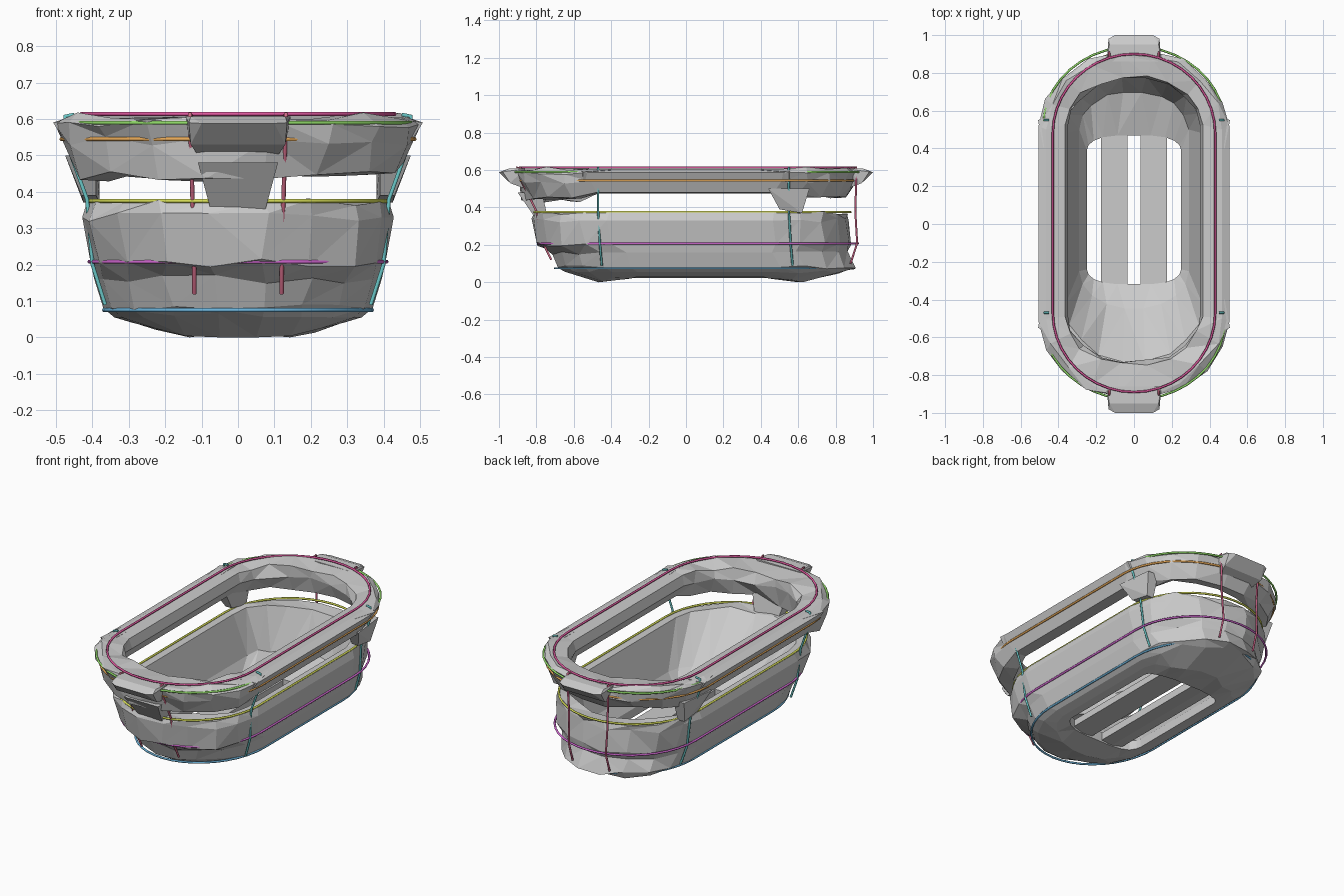
import bpy, bmesh, math, random
from mathutils import Vector

if "Cube" in bpy.data.objects:
    bpy.data.objects.remove(bpy.data.objects["Cube"])
random.seed(4)


def ring(hx, y0, y1, z, d=0.4, n=9):
    """Racetrack outline: straight sides, elliptical ends of length d."""
    pts = []
    for k in range(n + 1):
        a = math.pi * k / n
        pts.append(Vector((hx * math.cos(a), y1 - d + d * math.sin(a), z)))
    for k in range(n + 1):
        a = math.pi + math.pi * k / n
        pts.append(Vector((hx * math.cos(a), y0 + d + d * math.sin(a), z)))
    if d < 0.15:  # square off the small-cornered outlines
        for p in pts:
            p.x = hx * math.copysign(abs(p.x / hx) ** 0.6, p.x)
    return pts


def finish(name, bm):
    bmesh.ops.recalc_face_normals(bm, faces=bm.faces)
    me = bpy.data.meshes.new(name)
    bm.to_mesh(me)
    bm.free()
    ob = bpy.data.objects.new(name, me)
    bpy.context.collection.objects.link(ob)
    return ob


def loft(name, rings, jitter=0.0):
    """Skin a closed loop of outlines, roughening the rounded ends."""
    bm = bmesh.new()
    vs = []
    for r in rings:
        row = []
        for p in r:
            q = p.copy()
            if abs(q.y) > 0.55:
                q += Vector([random.uniform(-jitter, jitter) for _ in range(3)])
            q.z = max(q.z, 0)
            row.append(bm.verts.new(q))
        vs.append(row)
    m, n = len(vs), len(vs[0])
    for i in range(m):
        for j in range(n):
            a, b = vs[i], vs[(i + 1) % m]
            k = (j + 1) % n
            bm.faces.new((a[j], a[k], b[k], b[j]))
    bmesh.ops.triangulate(bm, faces=bm.faces)
    return finish(name, bm)


def hull(name, pts):
    bm = bmesh.new()
    for p in pts:
        bm.verts.new(p)
    bmesh.ops.convex_hull(bm, input=bm.verts)
    return finish(name, bm)


def wire(name, pts, colour, closed=False, r=0.006):
    cu = bpy.data.curves.new(name, 'CURVE')
    cu.dimensions = '3D'
    cu.bevel_depth = r
    cu.bevel_resolution = 1
    cu.use_fill_caps = True
    sp = cu.splines.new('POLY')
    sp.points.add(len(pts) - 1)
    for s, p in zip(sp.points, pts):
        s.co = (*p, 1)
    sp.use_cyclic_u = closed
    mat = bpy.data.materials.new(name)
    mat.diffuse_color = (*colour, 1)
    mat.use_nodes = True
    mat.node_tree.nodes["Principled BSDF"].inputs["Base Color"].default_value = mat.diffuse_color
    cu.materials.append(mat)
    ob = bpy.data.objects.new(name, cu)
    bpy.context.collection.objects.link(ob)


# Upper padded rim, a little deeper at the head end
rim = [ring(0.505, -0.92, 0.92, 0.588), ring(0.482, -0.91, 0.91, 0.54),
       ring(0.455, -0.88, 0.87, 0.48), ring(0.39, -0.77, 0.80, 0.475, 0.3),
       ring(0.35, -0.73, 0.77, 0.54, 0.25), ring(0.365, -0.74, 0.775, 0.595, 0.25),
       ring(0.465, -0.90, 0.90, 0.605)]
for r in rim[2:4]:
    for p in r:
        p.z -= 0.035 if p.y < -0.53 else 0.015 if p.y > 0.6 else 0
loft("upper_rim", rim, 0.013)

# Lower tub with sloped head end and open floor
tub = [ring(0.34, -0.66, 0.87, 0.055), ring(0.37, -0.70, 0.905, 0.08),
       ring(0.395, -0.72, 0.86, 0.16), ring(0.405, -0.80, 0.88, 0.205),
       ring(0.428, -0.825, 0.865, 0.33), ring(0.415, -0.81, 0.87, 0.372),
       ring(0.365, -0.73, 0.78, 0.37, 0.3), ring(0.29, -0.45, 0.70, 0.14, 0.2)]
floor_in = ring(0.25, -0.32, 0.47, 0.08, 0.08)
floor_low = ring(0.25, -0.32, 0.47, 0.03, 0.08)
keel = ring(0.29, -0.47, 0.64, 0.0, 0.2)
for r in (floor_low, keel):
    for p in r:
        p.z = 0.05 * min(1, max(0, (abs(p.x) - 0.13) / 0.2))
for p in floor_low:
    p.z = max(p.z, 0.018)
loft("lower_tub", tub + [floor_in, floor_low, keel], 0.012)

# Floor slats crossing the opening, leaving three long slots
for s in (-1, 1):
    hull("floor_slat", [(s * x, y, z) for x, z in
         ((0.035, 0.03), (0.035, 0.075), (0.175, 0.075), (0.175, 0.035),
          (0.105, 0.022)) for y in (-0.36, 0.51)])

# End handles, wedge shaped with chamfered tips
for s in (-1, 1):
    hull("end_handle", [(m * x, s * y, z) for m in (-1, 1) for x, y, z in
         ((0.145, 0.86, 0.607), (0.13, 0.95, 0.607), (0.135, 0.98, 0.59),
          (0.10, 1.0, 0.588), (0.13, 0.94, 0.53), (0.11, 0.86, 0.50))])

# Front post joining rim and tub
hull("front_post", [(m * x, y, z) for m in (-1, 1) for x, y, z in
     ((0.11, -0.90, 0.48), (0.11, -0.77, 0.48), (0.08, -0.83, 0.41),
      (0.08, -0.76, 0.41), (0.075, -0.81, 0.35), (0.075, -0.74, 0.35))])

for s in (-1, 1):
    # Tapered side posts hanging from the rim
    hull("side_post", [(s * x, y, z) for x, y, z in
         ((0.475, 0.44, 0.50), (0.45, 0.66, 0.50), (0.39, 0.44, 0.50),
          (0.38, 0.66, 0.50), (0.43, 0.50, 0.39), (0.425, 0.62, 0.37),
          (0.39, 0.50, 0.39), (0.38, 0.62, 0.37))])
    # Rim shoulder pads where straight sides meet the ends
    for e in (-1, 1):
        hull("rim_shoulder", [(s * x, e * y, z) for x, y, z in
             ((0.42, 0.40, 0.60), (0.48, 0.40, 0.60), (0.508, 0.55, 0.59),
              (0.42, 0.58, 0.605), (0.47, 0.55, 0.53), (0.45, 0.40, 0.53))])

# Horizontal wire hoops
for name, a, c in (
        ("top_hoop", (0.43, -0.89, 0.90, 0.614), (0.75, 0.1, 0.35)),
        ("rim_hoop", (0.48, -0.93, 0.94, 0.59), (0.3, 0.75, 0.15)),
        ("under_rim_hoop", (0.485, -0.90, 0.91, 0.545), (0.8, 0.4, 0.1)),
        ("tub_top_hoop", (0.41, -0.82, 0.88, 0.375), (0.7, 0.75, 0.1)),
        ("tub_middle_hoop", (0.408, -0.79, 0.92, 0.208), (0.7, 0.15, 0.7)),
        ("tub_base_hoop", (0.368, -0.70, 0.87, 0.075), (0.15, 0.45, 0.7))):
    wire(name, ring(*a, d=0.42, n=20), c, True)

# Upright wires at the sides and ends
for s in (-1, 1):
    for y in (-0.47, 0.55):
        wire("side_upright", [(s * 0.45, y, 0.612), (s * 0.475, y, 0.608),
             (s * 0.475, y, 0.545), (s * 0.415, y, 0.38), (s * 0.40, y + 0.01, 0.2),
             (s * 0.365, y + 0.02, 0.09)], (0.15, 0.6, 0.6))
    wire("front_upright", [(s * 0.13, -0.88, 0.61), (s * 0.132, -0.905, 0.615),
         (s * 0.13, -0.88, 0.54), (s * 0.125, -0.80, 0.38), (s * 0.12, -0.765, 0.21),
         (s * 0.12, -0.72, 0.12)], (0.65, 0.15, 0.25))
    wire("back_upright", [(s * 0.13, 0.88, 0.61), (s * 0.132, 0.91, 0.615),
         (s * 0.13, 0.91, 0.54), (s * 0.125, 0.905, 0.38), (s * 0.12, 0.915, 0.21),
         (s * 0.12, 0.88, 0.1)], (0.5, 0.1, 0.2))
